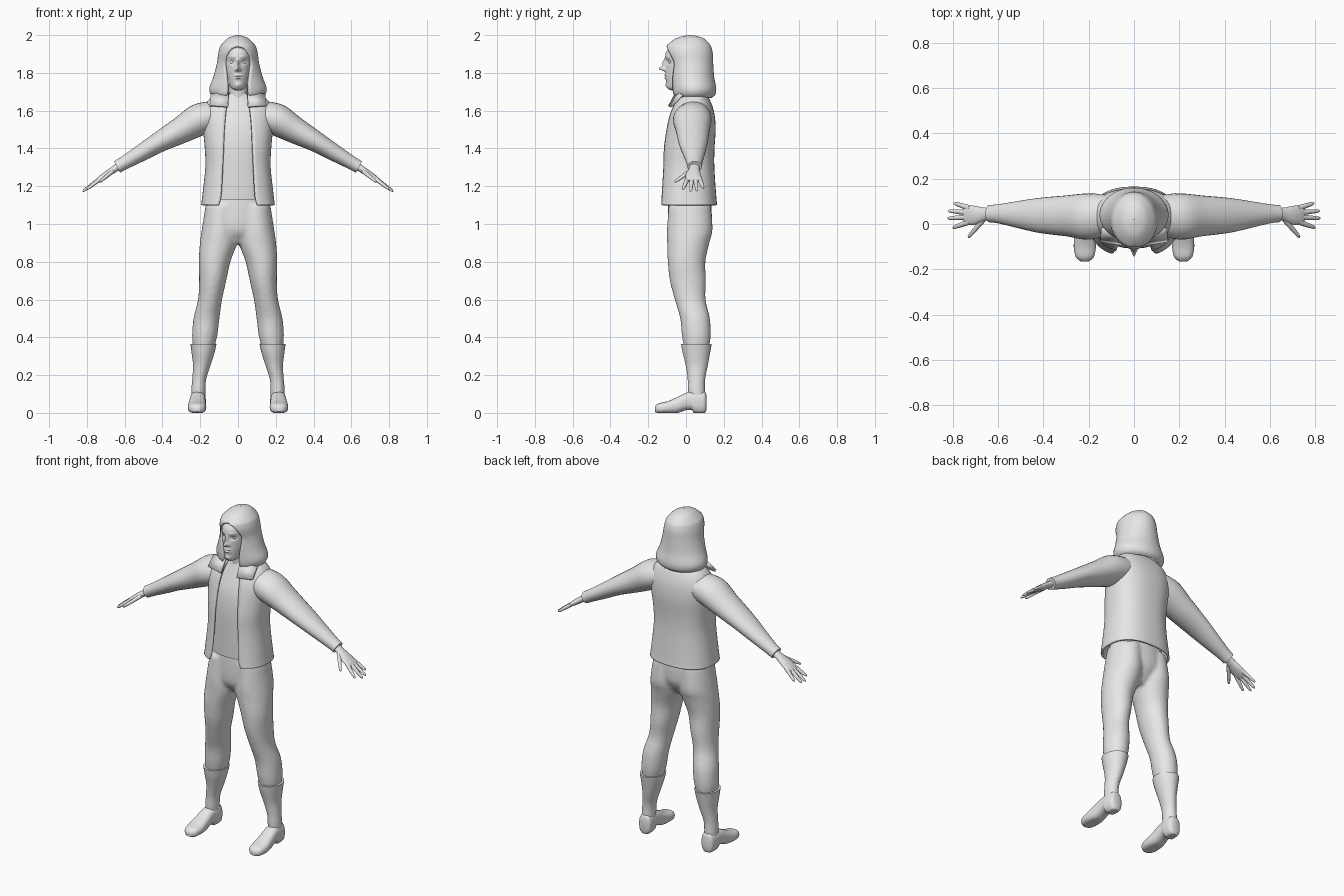
import bpy, bmesh, math
from mathutils import Vector

grey = bpy.data.materials.new("plain grey")
grey.diffuse_color = (0.8, 0.8, 0.8, 1)
X, Y, Z = Vector((1, 0, 0)), Vector((0, 1, 0)), Vector((0, 0, 1))


def smooth_rings(rings, k):
    """Catmull-Rom resampling of the ring parameters."""
    out = []
    for i in range(len(rings) - 1):
        a, b, c, d = (rings[max(0, min(len(rings) - 1, j))] for j in (i - 1, i, i + 1, i + 2))
        for s in range(k):
            t = s / k
            out.append([q + 0.5 * t * (r - p + t * (2 * p - 5 * q + 4 * r - w + t * (3 * (q - r) + w - p)))
                        for p, q, r, w in zip(a, b, c, d)])
    return out + [list(rings[-1])]


def finish(name, bm, mirror=False, thick=0, angle=50):
    bmesh.ops.remove_doubles(bm, verts=bm.verts, dist=1e-4)
    me = bpy.data.meshes.new(name)
    bm.to_mesh(me)
    bm.free()
    ob = bpy.data.objects.new(name, me)
    bpy.context.collection.objects.link(ob)
    me.materials.append(grey)
    if thick:
        m = ob.modifiers.new("thickness", 'SOLIDIFY')
        m.thickness, m.offset = thick, -1
    if mirror:
        m = ob.modifiers.new("mirror", 'MIRROR')
        m.use_mirror_merge = False
    bpy.ops.object.select_all(action='DESELECT')
    bpy.context.view_layer.objects.active = ob
    ob.select_set(True)
    bpy.ops.object.shade_smooth_by_angle(angle=math.radians(angle))
    return ob


def loft(name, rings, u=X, v=Y, n=28, k=4, power=1.0, sculpt=None, floor=None, **kw):
    """Rings are (x, y, z, radius_u, radius_v[, half_gap]); a half gap opens the front."""
    is_open = len(rings[0]) == 6
    bm = bmesh.new()
    rows = []
    for r in smooth_rings(rings, k):
        ru, rv = max(r[3], 0.001), max(r[4], 0.001)
        a0 = 0
        if is_open:
            a0 = math.asin(min(0.99, max(0, r[5]) / ru) ** (1 / power))
        row = []
        for j in range(n + 1 if is_open else n):
            t = a0 + (2 * math.pi - 2 * a0) * j / n
            s, c = math.sin(t), -math.cos(t)
            p = Vector(r[:3]) + u * math.copysign(abs(s) ** power, s) * ru \
                + v * math.copysign(abs(c) ** power, c) * rv
            if floor is not None:
                p.z = max(p.z, floor)
            if sculpt:
                p = sculpt(p)
            row.append(bm.verts.new(p))
        rows.append(row)
    for a, b in zip(rows, rows[1:]):
        for j in range(len(a) - 1 if is_open else n):
            h = (j + 1) % len(a)
            bm.faces.new((a[j], a[h], b[h], b[j]))
    if not is_open:
        bm.faces.new(rows[0][::-1])
        bm.faces.new(rows[-1])
    return finish(name, bm, **kw)


def limb(name, rings, **kw):
    """Loft whose rings stand across the line from first to last centre."""
    d = (Vector(rings[-1][:3]) - Vector(rings[0][:3])).normalized()
    u = (Y - d * d.y).normalized()
    return loft(name, rings, u=u, v=d.cross(u), mirror=True, **kw)


# Trousers: pelvis and legs fused into one skin
pelvis = loft("pelvis", [(0, .015, .895, .04, .06), (0, .015, .95, .12, .10), (0, .02, 1.0, .175, .115),
                         (0, .02, 1.1, .168, .115), (0, .015, 1.18, .155, .105)])
trousers = loft("trousers", [
    (.184, .055, .32, .05, .06), (.177, .055, .40, .066, .076), (.167, .048, .50, .069, .079),
    (.148, .022, .60, .064, .082), (.134, .010, .70, .072, .096), (.124, .003, .80, .084, .10),
    (.103, .012, .90, .099, .112), (.097, .02, .97, .095, .121), (.088, .02, 1.1, .084, .112)])
pelvis.select_set(True)
bpy.ops.object.join()
trousers.modifiers.clear()
trousers.modifiers.new("mirror", 'MIRROR').use_mirror_merge = False
m = trousers.modifiers.new("fuse", 'REMESH')
m.mode, m.voxel_size, m.use_smooth_shade = 'VOXEL', 0.011, True
m = trousers.modifiers.new("relax", 'SMOOTH')
m.factor, m.iterations = 0.5, 5

# Boots: shaft, foot and a rim at the top
loft("boot_shaft", [
    (.21, .06, .05, .037, .045), (.21, .055, .12, .037, .045), (.205, .055, .18, .037, .046),
    (.192, .057, .25, .046, .058), (.185, .055, .32, .061, .073), (.183, .055, .365, .069, .081)], mirror=True)
loft("boot_foot", [
    (.21, .108, .055, .022, .04), (.21, .095, .055, .038, .06), (.212, .045, .057, .042, .06),
    (.213, .032, .064, .041, .05), (.214, 0, .06, .042, .046), (.216, -.05, .04, .046, .042),
    (.217, -.1, .029, .049, .032), (.217, -.145, .024, .04, .026), (.217, -.165, .02, .018, .014)],
    u=X, v=Z, power=.8, floor=0, mirror=True)

# Shirt and neck
loft("shirt", [
    (0, .01, 1.13, .155, .115), (0, .01, 1.3, .15, .118), (0, .012, 1.42, .155, .118),
    (0, .022, 1.52, .16, .112), (0, .03, 1.6, .14, .09), (0, .035, 1.66, .09, .07),
    (0, .03, 1.69, .056, .058)], power=.85)
loft("neck", [(0, .03, 1.6, .06, .06), (0, .022, 1.68, .05, .055), (0, .012, 1.77, .048, .055)])

# Open jacket with sleeves and collar flaps
loft("jacket", [
    (0, .01, 1.10, .195, .155, .105), (0, .01, 1.15, .189, .15, .092), (0, .01, 1.3, .173, .14, .083),
    (0, .013, 1.4, .176, .138, .078), (0, .024, 1.5, .185, .133, .073), (0, .031, 1.58, .188, .12, .066),
    (0, .036, 1.64, .168, .098, .058), (0, .04, 1.68, .13, .072, .05), (0, .04, 1.70, .09, .05, .045)],
    n=48, power=.82, thick=.012)
limb("sleeve", [
    (.10, .04, 1.585, .085, .075), (.20, .033, 1.555, .102, .085), (.30, .036, 1.498, .09, .071),
    (.42, .038, 1.432, .077, .054), (.52, .042, 1.372, .058, .044), (.60, .045, 1.325, .042, .036),
    (.64, .046, 1.302, .038, .034)])
bm = bmesh.new()
bm.faces.new([bm.verts.new(p) for p in ((.055, -.095, 1.625), (.15, -.08, 1.632), (.145, -.025, 1.69),
                                        (.05, -.055, 1.70))])
finish("collar_flap", bm, mirror=True, thick=.015)

# Hands
limb("palm", [
    (.62, .046, 1.313, .026, .021), (.66, .043, 1.287, .029, .018), (.70, .039, 1.260, .041, .017),
    (.735, .039, 1.236, .043, .013), (.75, .039, 1.226, .036, .008)], n=20)
for name, base, tip in (
        ("little_finger", (.725, .07, 1.242), (.795, .092, 1.19)),
        ("ring_finger", (.73, .05, 1.24), (.82, .058, 1.175)),
        ("middle_finger", (.73, .03, 1.24), (.822, .025, 1.172)),
        ("index_finger", (.725, .01, 1.242), (.80, -.017, 1.183)),
        ("thumb", (.665, .02, 1.278), (.732, -.06, 1.222))):
    a, b = Vector(base), Vector(tip)
    limb(name, [(*a.lerp(b, t), r, r * .9) for t, r in
                ((0, .013), (.35, .0115), (.7, .0095), (.93, .007), (1, .002))], n=10, k=2)

# Head, with features raised or sunk by soft bumps: x, z, width, height, depth
BUMPS = [(.031, 1.858, .016, .011, .012), (0, 1.822, .011, .011, -.034), (0, 1.85, .008, .022, -.017),
         (.013, 1.815, .007, .007, -.008), (0, 1.786, .02, .005, -.008), (0, 1.773, .018, .005, -.008),
         (0, 1.78, .02, .003, .004), (0, 1.735, .018, .012, -.008), (.03, 1.885, .02, .007, -.005)]


def face(p):
    if p.y < -.02:
        p.y += sum(d * math.exp(-((abs(p.x) - x) / w) ** 2 - ((p.z - z) / h) ** 2)
                   for x, z, w, h, d in BUMPS)
    return p


loft("head", [
    (0, -.06, 1.708, .012, .02), (0, -.052, 1.718, .034, .045), (0, -.03, 1.745, .051, .073),
    (0, -.01, 1.78, .062, .098), (0, .002, 1.82, .071, .11), (0, .008, 1.87, .076, .117),
    (0, .01, 1.91, .076, .115), (0, .015, 1.95, .06, .085), (0, .02, 1.97, .03, .04)],
    n=88, k=9, sculpt=face)
bm = bmesh.new()
bmesh.ops.create_uvsphere(bm, u_segments=16, v_segments=10, radius=.013)
bmesh.ops.translate(bm, verts=bm.verts, vec=(.031, -.079, 1.858))
finish("eye", bm, mirror=True)

# Hair: flared bob, open around the face
loft("hair", [
    (0, .038, 1.668, .122, .098, .062), (0, .04, 1.685, .144, .115, .058), (0, .04, 1.72, .152, .12, .056),
    (0, .032, 1.78, .130, .117, .062), (0, .027, 1.85, .112, .117, .071), (0, .018, 1.90, .105, .124, .058),
    (0, .015, 1.93, .098, .121, .034), (0, .015, 1.95, .088, .112, 0), (0, .02, 1.982, .056, .075, 0),
    (0, .022, 1.996, .024, .032, 0), (0, .022, 2.0, .001, .001, 0)], n=48, thick=.022)
